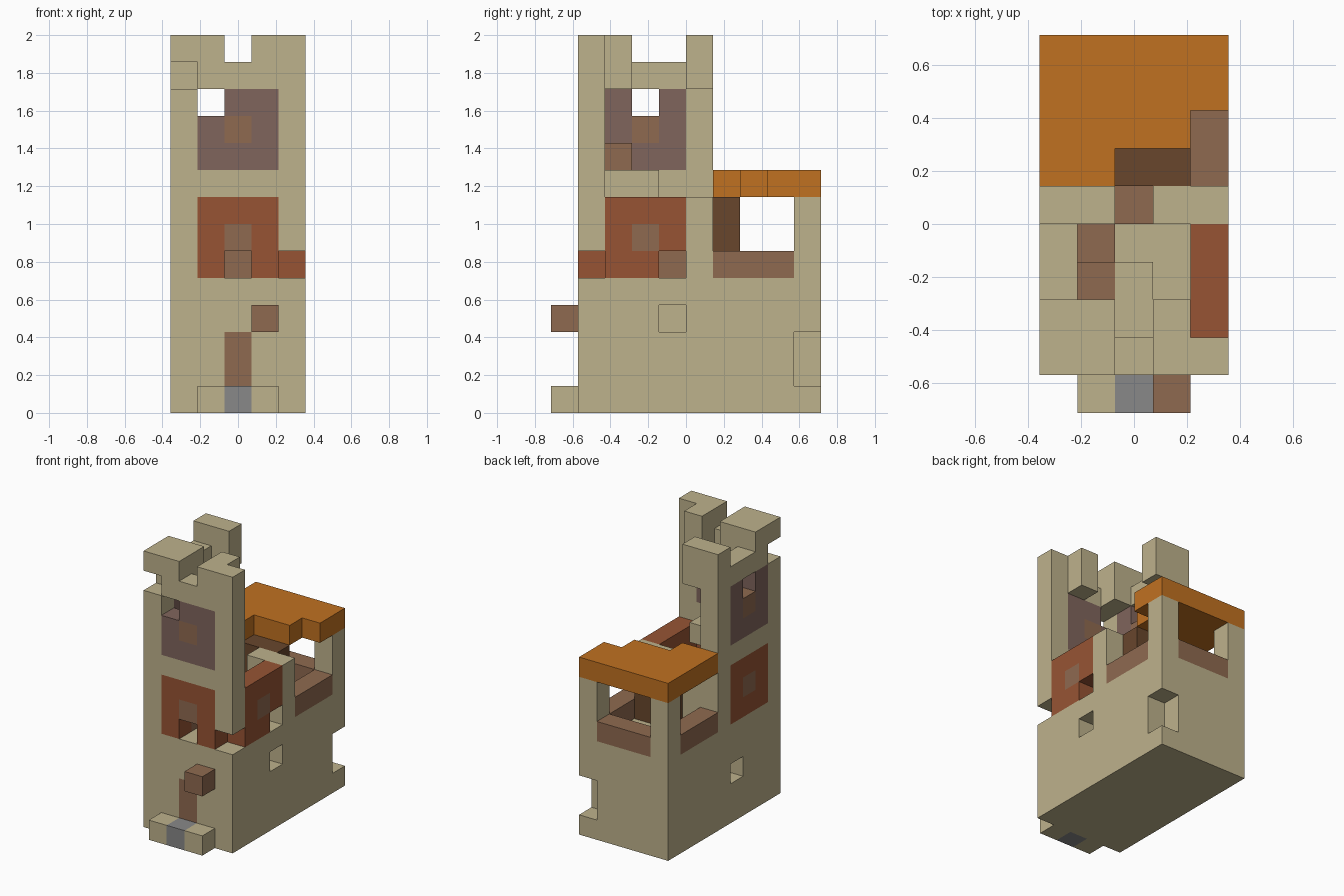
import bpy, bmesh
from mathutils import Vector

U = 1 / 7                                  # edge of one building block
ORIGIN = Vector((-2.5 * U, -5 * U, 0))

cube = bpy.data.objects.get("Cube")
if cube:
    bpy.data.objects.remove(cube)


def material(name, rgb):
    lin = [((c / 255 + 0.055) / 1.055) ** 2.4 for c in rgb]
    m = bpy.data.materials.new(name)
    m.use_nodes = True
    m.diffuse_color = (*lin, 1)
    bsdf = m.node_tree.nodes["Principled BSDF"]
    bsdf.inputs["Base Color"].default_value = (*lin, 1)
    bsdf.inputs["Roughness"].default_value = 0.9
    return m


tan = material("sandstone", (190, 178, 140))
rust = material("rust_brick", (151, 84, 52))
mauve = material("mauve_brick", (128, 101, 92))
brown = material("brown_wood", (143, 106, 80))
dark = material("dark_wood", (104, 70, 44))
orange = material("orange_roof", (192, 113, 33))
grey = material("grey_stone", (136, 136, 136))

blocks = {}                                # block position -> part name
colours = {}                               # part name -> material


def span(r):
    return range(r, r + 1) if isinstance(r, int) else range(r[0], r[1] + 1)


def fill(part, mat, x, y, z):
    colours[part] = mat
    for i in span(x):
        for j in span(y):
            for k in span(z):
                blocks[i, j, k] = part


def clear(x, y, z):
    for i in span(x):
        for j in span(y):
            for k in span(z):
                blocks.pop((i, j, k), None)


# Base with door, niches and a broken corner
fill("base", tan, (0, 4), (1, 9), (0, 4))
fill("front_door", brown, 2, 1, (1, 2))
clear(4, 9, (1, 2))
clear(4, 4, 3)
clear(0, 4, 2)

# Doorstep and lantern
fill("doorstep", tan, (1, 3), 0, 0)
fill("doorstep_centre", grey, 2, 0, 0)
fill("door_lantern", brown, 3, 0, 3)

# Tower front wall
fill("front_wall", tan, (0, 4), 1, (5, 12))
fill("front_lower_panel", rust, (1, 3), 1, (5, 7))
fill("front_upper_panel", mauve, (1, 3), 1, (9, 11))

# Tower left wall
fill("left_wall", tan, 0, (2, 5), (5, 12))
fill("left_lower_panel", rust, 0, (2, 4), (5, 7))
fill("left_upper_panel", mauve, 0, (2, 4), (9, 11))

# Broken right wall and low back wall
fill("right_panel", rust, 4, (2, 4), (5, 7))
fill("back_wall", tan, (1, 4), 5, (5, 7))
clear(2, 5, (6, 7))
fill("back_threshold", brown, 2, 5, 5)

# Panel centres
fill("front_panel_centres", brown, 2, 1, 6)
fill("front_panel_centres", brown, 2, 1, 10)
fill("left_panel_centres", brown, 0, 3, 6)
fill("left_panel_centres", brown, 0, 3, 10)
fill("right_panel_centre", brown, 4, 3, 6)

# Battlements
fill("front_left_merlon", tan, (0, 1), (1, 2), (12, 13))
fill("front_right_merlon", tan, 3, (1, 2), (12, 13))
fill("front_right_merlon", tan, 4, 1, (12, 13))
fill("back_left_merlon", tan, (0, 1), 5, (12, 13))

# Openings and missing corner blocks
clear(1, 1, 11)
clear(0, 3, 11)
clear(2, 1, 5)
clear(4, 4, 5)
clear(4, 1, 5)
clear(0, 1, 12)

# Upper floor remnant and stairs
fill("upper_floor", tan, 2, (2, 3), 8)
for step in range(3):
    fill("stairs", brown, 1, 4 - step, (5, 7 + step))

# Balcony: railings, corner posts, cupboard and roof
for x in (0, 4):
    fill("side_railings", brown, x, (6, 8), 5)
    fill("balcony_posts", tan, x, 9, (5, 7))
fill("back_railing", brown, (1, 3), 9, 5)
fill("cupboard", dark, (2, 3), 6, (5, 7))
fill("balcony_roof", orange, (0, 4), (6, 9), 8)
clear((2, 4), 6, 8)
clear(4, 7, 8)


def build(part, mat):
    """Skin the outer sides of one part's blocks and merge flat faces."""
    bm = bmesh.new()
    for cell, owner in blocks.items():
        if owner != part:
            continue
        centre = Vector(cell) + Vector((0.5, 0.5, 0.5))
        for axis in range(3):
            for sign in (-1, 1):
                n = Vector((0, 0, 0))
                n[axis] = sign
                if tuple(int(c + d) for c, d in zip(cell, n)) in blocks:
                    continue
                a = Vector((0, 0, 0))
                a[(axis + 1) % 3] = 0.5
                b = n.cross(a)
                mid = centre + n * 0.5
                ring = (mid + a + b, mid - a + b, mid - a - b, mid + a - b)
                bm.faces.new([bm.verts.new(ORIGIN + p * U) for p in ring])
    if bm.faces:
        bmesh.ops.remove_doubles(bm, verts=bm.verts[:], dist=U / 100)
        bmesh.ops.dissolve_limit(bm, angle_limit=0.01, verts=bm.verts[:],
                                 edges=bm.edges[:])
        mesh = bpy.data.meshes.new(part)
        bm.to_mesh(mesh)
        mesh.materials.append(mat)
        bpy.context.collection.objects.link(bpy.data.objects.new(part, mesh))
    bm.free()


for part, mat in colours.items():
    build(part, mat)
